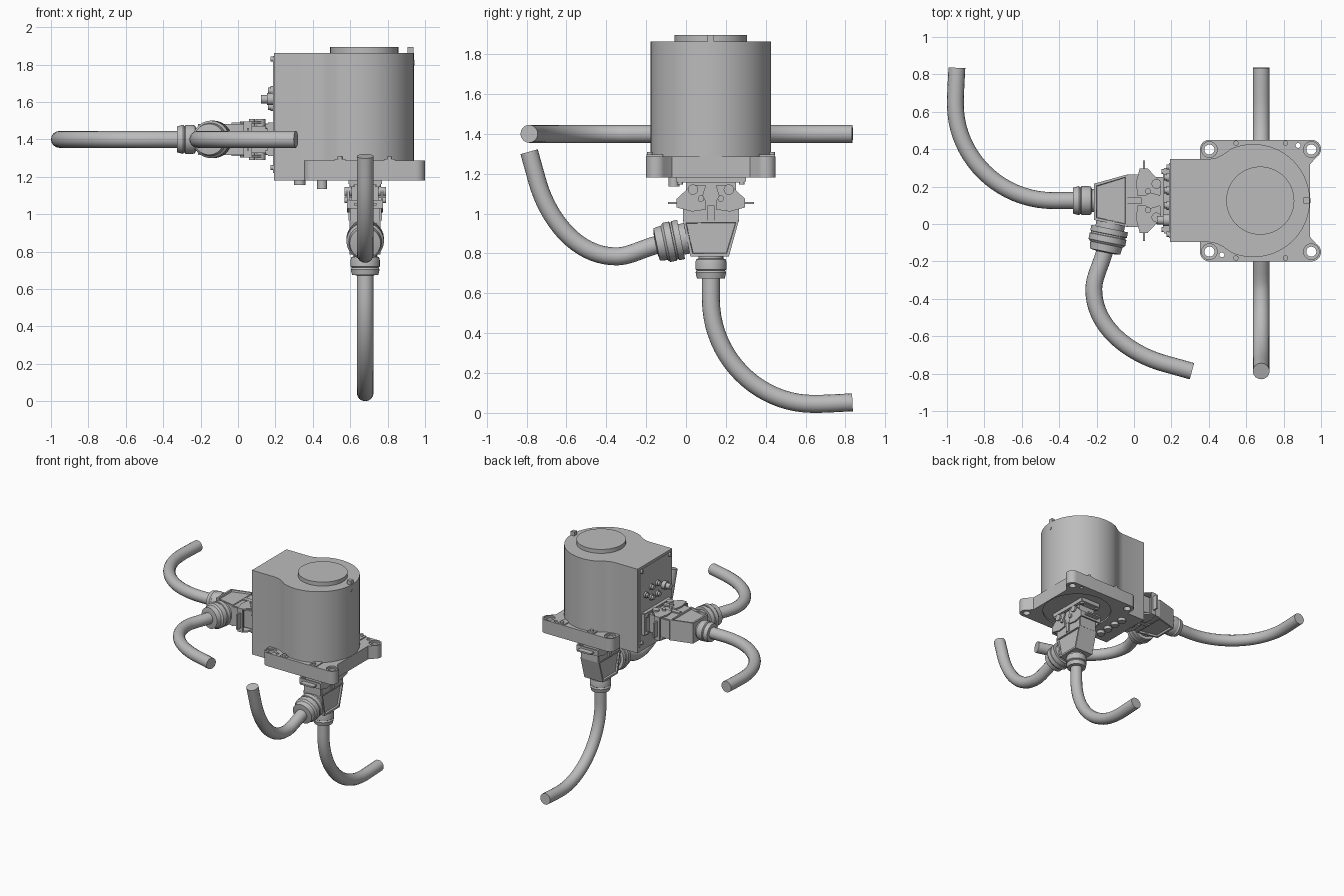
import bpy, bmesh, math
from mathutils import Matrix, Vector

cube = bpy.data.objects.get("Cube")
if cube:
    bpy.data.objects.remove(cube, do_unlink=True)

grey = bpy.data.materials.new("neutral_grey")
grey.use_nodes = True
COLOUR = (0.5, 0.5, 0.5, 1)
grey.diffuse_color = COLOUR
grey.node_tree.nodes["Principled BSDF"].inputs["Base Color"].default_value = COLOUR

I = Matrix()
MID = 0.125          # symmetry line of the housing in y
parts = []


def add(name, mesh, M=I):
    mesh.transform(M)
    mesh.materials.clear()
    mesh.materials.append(grey)
    ob = bpy.data.objects.new(name, mesh)
    bpy.context.collection.objects.link(ob)
    parts.append(ob)
    return ob


def finish(name, bm, M=I):
    bmesh.ops.recalc_face_normals(bm, faces=bm.faces)
    mesh = bpy.data.meshes.new(name)
    bm.to_mesh(mesh)
    bm.free()
    return add(name, mesh, M)


def prism(name, pts, z0, z1, M=I, recess=0, bevel=0):
    bm = bmesh.new()
    face = bm.faces.new([bm.verts.new((x, y, z0)) for x, y in pts])
    ext = bmesh.ops.extrude_face_region(bm, geom=[face])
    top = [v for v in ext["geom"] if isinstance(v, bmesh.types.BMVert)]
    bmesh.ops.translate(bm, verts=top, vec=(0, 0, z1 - z0))
    bmesh.ops.recalc_face_normals(bm, faces=bm.faces)
    if recess:
        caps = [f for f in bm.faces if abs(f.normal.z) > 0.9]
        bmesh.ops.inset_individual(bm, faces=caps, thickness=0.018)
        bmesh.ops.inset_individual(bm, faces=caps, thickness=0.004, depth=-recess)
    if bevel:
        bmesh.ops.bevel(bm, geom=bm.edges[:], offset=bevel, segments=2, affect='EDGES')
    return finish(name, bm, M)


def box(name, lo, hi, M=I, bevel=0):
    (a, b, c), (d, e, f) = lo, hi
    return prism(name, [(a, b), (d, b), (d, e), (a, e)], c, f, M, 0, bevel)


def lathe(name, profile, start, direction, M=I, steps=48):
    """Turn (distance, radius) points around an axis."""
    bm = bmesh.new()
    vs = [bm.verts.new((r, 0, t)) for t, r in [(profile[0][0], 0)] + profile + [(profile[-1][0], 0)]]
    es = [bm.edges.new(p) for p in zip(vs, vs[1:])]
    bmesh.ops.spin(bm, geom=vs + es, cent=(0, 0, 0), axis=(0, 0, 1),
                   angle=math.tau, steps=steps, use_duplicate=False)
    bmesh.ops.remove_doubles(bm, verts=bm.verts, dist=1e-5)
    turn = Vector(direction).to_track_quat('Z', 'Y').to_matrix().to_4x4()
    return finish(name, bm, M @ Matrix.Translation(start) @ turn)


def rod(name, start, direction, length, r, M=I, steps=24):
    return lathe(name, [(0, r), (length, r)], start, direction, M, steps)


def arc(cx, cy, r, a0, a1, n=10):
    angles = [math.radians(a0 + (a1 - a0) * i / n) for i in range(n + 1)]
    return [(cx + r * math.cos(a), cy + r * math.sin(a)) for a in angles]


def cable(name, knots, M):
    """Round cable along (point, handle_in, handle_out) knots."""
    cu = bpy.data.curves.new(name, 'CURVE')
    cu.dimensions = '3D'
    cu.bevel_depth, cu.bevel_resolution = 0.045, 6
    cu.use_fill_caps, cu.resolution_u = True, 20
    sp = cu.splines.new('BEZIER')
    sp.bezier_points.add(len(knots) - 1)
    for p, (co, left, right) in zip(sp.bezier_points, knots):
        p.handle_left_type = p.handle_right_type = 'FREE'
        p.co, p.handle_left, p.handle_right = (*co, 0), (*left, 0), (*right, 0)
    tmp = bpy.data.objects.new("cable_path", cu)
    bpy.context.collection.objects.link(tmp)
    mesh = bpy.data.meshes.new_from_object(tmp.evaluated_get(bpy.context.evaluated_depsgraph_get()))
    bpy.data.objects.remove(tmp, do_unlink=True)
    return add(name, mesh, M)


# Main housing: square block blending into a drum
blend = [(0.40, 0.222), (0.44, 0.229), (0.48, 0.249)]
drum = arc(0.638, 0, 0.302, -113, 113, 56)
outline = ([(0.193, -0.222)] + [(x, -y) for x, y in blend] + drum
           + blend[::-1] + [(0.193, 0.222)])
prism("housing", [(x, y + MID) for x, y in outline], 1.2, 1.863)
box("housing_foot", (0.193, MID - 0.222, 1.18), (0.38, MID + 0.222, 1.3))
rod("top_cap", (0.675, MID, 1.85), (0, 0, 1), 0.045, 0.182, steps=64)
box("top_key", (0.905, MID - 0.016, 1.84), (0.937, MID + 0.016, 1.895))
rod("drum_screw", (0.93, MID, 1.81), (1, 0, 0), 0.013, 0.014)

# Mounting flange with ears, bolt holes and a shallow round recess underneath
ears = (arc(0.95, -0.15, 0.05, -90, 60) + [(0.942, -0.07), (0.942, 0.32)]
        + arc(0.95, 0.40, 0.05, -60, 90) + arc(0.403, 0.40, 0.05, 90, 180)
        + arc(0.403, -0.15, 0.05, 180, 270))
flange = prism("mounting_flange", ears, 1.18, 1.287)
corners = [(x, MID + s * 0.273) for x in (0.403, 0.948) for s in (-1, 1)]
holes = [(x, y, 0.027) for x, y in corners] + [(0.877, 0.42, 0.013), (0.47, -0.165, 0.013)]
cutters = [rod("hole_cutter", (x, y, 1.1), (0, 0, 1), 0.3, r) for x, y, r in holes]
cutters += [rod("counterbore_cutter", (x, y, 1.275), (0, 0, 1), 0.1, 0.042) for x, y in corners]
cutters.append(rod("recess_cutter", (0.675, MID, 1.1), (0, 0, 1), 0.092, 0.26, steps=48))
for c in cutters:
    c.hide_render = True
    mod = flange.modifiers.new("cut", 'BOOLEAN')
    mod.operation, mod.object = 'DIFFERENCE', c
bpy.context.view_layer.update()
cut = bpy.data.meshes.new_from_object(flange.evaluated_get(bpy.context.evaluated_depsgraph_get()))
flange.modifiers.clear()
flange.data = cut
for c in cutters:
    parts.remove(c)
    bpy.data.objects.remove(c, do_unlink=True)
for x in (0.545, 0.81):
    for s in (-1, 1):
        ya, yb = sorted((MID + s * 0.24, MID + s * 0.322))
        box("flange_clip", (x - 0.03, ya, 1.28), (x + 0.03, yb, 1.295))
        rod("flange_clip_screw", (x, MID + s * 0.307, 1.29), (0, 0, 1), 0.018, 0.014)

# Socket panel on the block end
box("socket_panel", (0.188, MID - 0.2, 1.22), (0.2, MID + 0.2, 1.845))
for z in (1.25, 1.83):
    for s in (-1, 1):
        rod("panel_screw", (0.2, MID + s * 0.18, z), (-1, 0, 0), 0.026, 0.014)
for y, z, r, reach in [(0.02, 1.615, 0.032, 0.068), (0.1, 1.66, 0.024, 0.03),
                       (0.18, 1.66, 0.024, 0.03), (0.25, 1.62, 0.024, 0.03),
                       (0.1, 1.575, 0.024, 0.03), (0.18, 1.575, 0.024, 0.03)]:
    lathe("round_socket", [(0, r), (reach * 0.5, r), (reach * 0.5, r * 0.7), (reach, r * 0.7)],
          (0.19, y, z), (-1, 0, 0), steps=24)

# Ports under the block
for i in range(4):
    rod("bottom_port", (0.33, 0.0 + 0.083 * i, 1.19), (0, 0, -1), 0.035, 0.03)
rod("bottom_pin", (0.45, -0.06, 1.2), (0, 0, -1), 0.065, 0.027)


def plug(M):
    """Clamped plug: local x leaves the housing, y runs sideways, z is thickness."""
    box("plug_base", (-0.01, -0.05, -0.09), (0.035, 0.30, 0.09), M, 0.006)
    for s in (-1, 1):
        for w in (-1, 1):
            rod("base_bolt", (0.03, MID + s * 0.155, w * 0.07), (1, 0, 0), 0.014, 0.014, M)
    box("plug_collar", (0.02, 0.0, -0.072), (0.14, 0.25, 0.072), M)
    box("plug_shell", (0.135, -0.015, -0.08), (0.235, 0.265, 0.08), M, 0.006)
    prism("plug_hood", [(0.225, -0.015), (0.225, 0.265), (0.405, 0.215), (0.405, 0.022)],
          -0.083, 0.083, M, recess=0.014)
    # Locking levers, a pair of plates on each end joined by a bar
    lever = [(0.045, 0.03), (0.05, 0.10), (0.10, 0.085), (0.13, 0.10),
             (0.17, 0.10), (0.18, 0.03), (0.16, -0.045), (0.115, -0.045)]
    for s in (-1, 1):
        flip = M @ Matrix.Translation((0, MID, 0)) @ Matrix.Diagonal((1, s, 1, 1)) \
            @ Matrix.Translation((0, -MID, 0))
        obs = []
        for w in (-1, 1):
            z0, z1 = sorted((w * 0.084, w * 0.096))
            obs.append(prism("lever_plate", lever, z0, z1, flip))
            for d, y, r in ((0.07, 0.035, 0.026), (0.115, 0.075, 0.016)):
                obs.append(rod("lever_pivot", (d, y, w * 0.06), (0, 0, w), 0.05, r, flip))
        obs.append(box("lever_bar", (0.115, -0.047, -0.096), (0.16, -0.035, 0.096), flip))
        obs.append(box("lever_tab", (0.131, -0.09, -0.06), (0.143, -0.04, 0.06), flip))
        if s < 0:
            for ob in obs:
                ob.data.flip_normals()
    for w in (-1, 1):
        z0, z1 = sorted((w * 0.07, w * 0.09))
        box("shell_rib", (0.15, 0.108, z0), (0.225, 0.142, z1), M)
    # Cable glands
    lathe("straight_gland", [(0, 0.062), (0.02, 0.062), (0.025, 0.074), (0.04, 0.078), (0.075, 0.078),
                             (0.08, 0.071), (0.09, 0.077), (0.12, 0.07), (0.122, 0.045)],
          (0.395, MID, 0), (1, 0, 0), M)
    lathe("angled_gland", [(-0.02, 0.078), (0.025, 0.078), (0.025, 0.1), (0.055, 0.1), (0.057, 0.094),
                           (0.066, 0.094), (0.068, 0.1), (0.1, 0.1), (0.112, 0.088), (0.15, 0.083),
                           (0.155, 0.05)],
          (0.315, 0.0, 0), (0.2, -0.98, 0), M)
    # Cables
    cable("straight_cable", [((0.48, MID), (0.46, MID), (0.53, MID)),
                             ((0.62, MID), (0.57, MID), (0.91, MID)),
                             ((1.145, 0.64), (1.145, 0.36), (1.145, 0.70)),
                             ((1.137, 0.835), (1.14, 0.77), (1.13, 0.9))], M)
    cable("angled_cable", [((0.34, -0.12), (0.33, -0.07), (0.36, -0.21)),
                           ((0.405, -0.35), (0.405, -0.28), (0.405, -0.56)),
                           ((0.02, -0.748), (0.20, -0.70), (-0.03, -0.762)),
                           ((-0.12, -0.787), (-0.07, -0.773), (-0.17, -0.8))], M)


# End plug leaves towards -x, bottom plug leaves downwards
plug(Matrix(((-1, 0, 0, 0.19), (0, 1, 0, 0), (0, 0, -1, 1.40), (0, 0, 0, 1))))
plug(Matrix(((0, 0, 1, 0.68), (0, 1, 0, 0), (-1, 0, 0, 1.19), (0, 0, 0, 1))))

# Smooth rounded parts, keep edges sharp
bpy.ops.object.select_all(action='DESELECT')
for ob in parts:
    ob.select_set(True)
bpy.context.view_layer.objects.active = parts[0]
bpy.ops.object.shade_smooth_by_angle()
